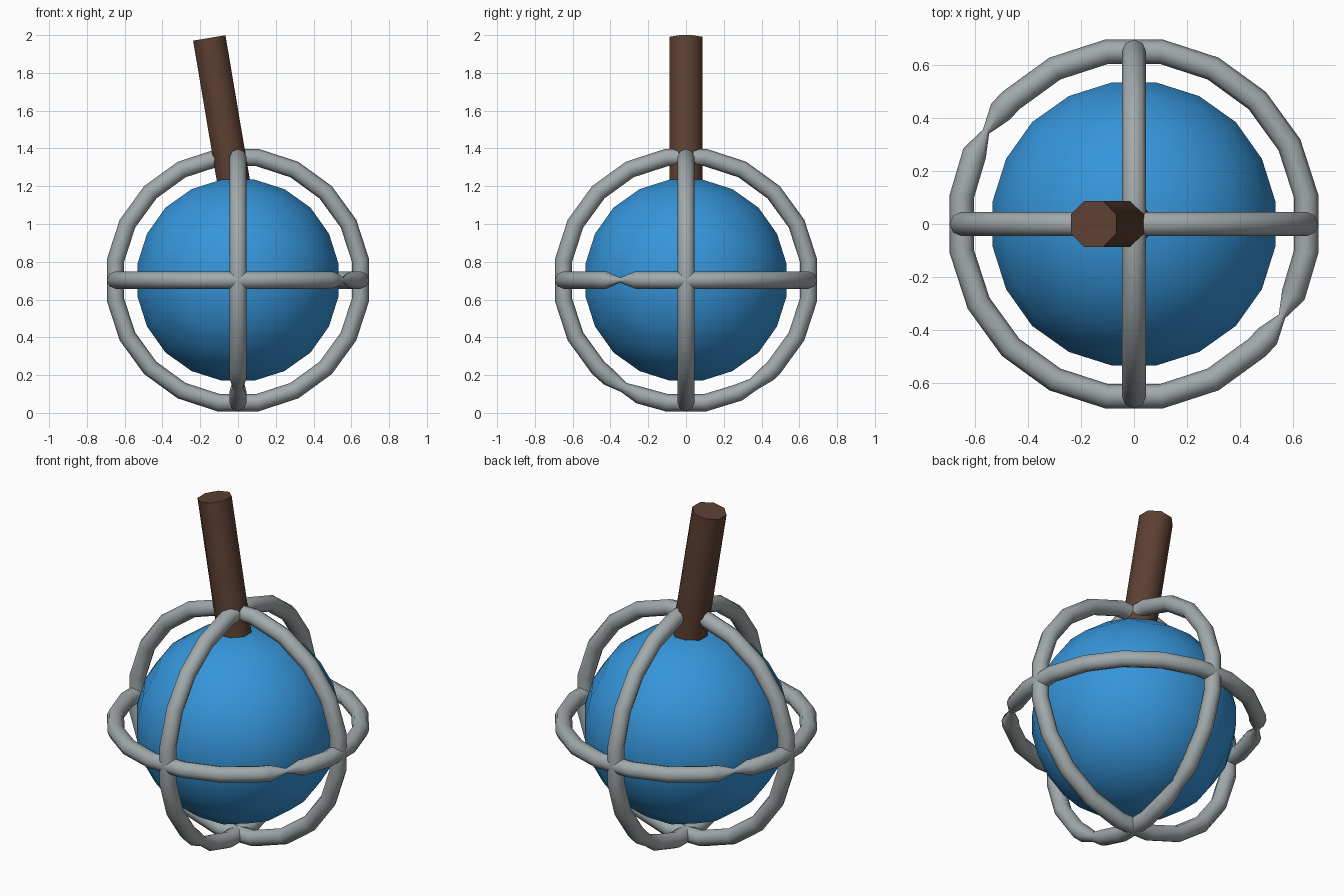
import bpy, bmesh, math
from mathutils import Matrix, Vector

if "Cube" in bpy.data.objects:
    bpy.data.objects.remove(bpy.data.objects["Cube"])

CENTRE = Vector((0, 0, 0.703))


def material(name, rgb):
    m = bpy.data.materials.new(name)
    m.diffuse_color = (*rgb, 1)
    m.use_nodes = True
    m.node_tree.nodes["Principled BSDF"].inputs["Base Color"].default_value = m.diffuse_color
    return m


BLUE = material("blue", (0.036, 0.30, 0.70))
GREY = material("steel grey", (0.36, 0.40, 0.41))
BROWN = material("dark brown", (0.109, 0.051, 0.032))


def add_object(name, bm, mat):
    bmesh.ops.recalc_face_normals(bm, faces=bm.faces)
    me = bpy.data.meshes.new(name)
    bm.to_mesh(me)
    bm.free()
    me.materials.append(mat)
    ob = bpy.data.objects.new(name, me)
    bpy.context.collection.objects.link(ob)
    bpy.ops.object.select_all(action='DESELECT')
    ob.select_set(True)
    bpy.context.view_layer.objects.active = ob
    bpy.ops.object.shade_smooth_by_angle(angle=math.radians(50))
    return ob


def hoop(name, u, v, pinches=(), radius=0.657, tube=0.046, sides=8):
    """Tube hoop in the plane of u and v; pinches are (angle, scale) narrowings."""
    u, v = Vector(u), Vector(v)
    w = u.cross(v)
    rows = [(9 + 18 * i, 1.0) for i in range(20)]
    for a, s in pinches:
        rows = [r for r in rows if abs((r[0] - a + 180) % 360 - 180) > 9]
        rows += [((a - 8) % 360, 1.0), (a % 360, s), ((a + 8) % 360, 1.0)]
    rows.sort()
    bm = bmesh.new()
    loops = []
    for a, s in rows:
        d = u * math.cos(math.radians(a)) + v * math.sin(math.radians(a))
        loop = []
        for k in range(sides):
            t = 2 * math.pi * k / sides
            p = d * (radius + tube * s * math.cos(t)) + w * tube * s * math.sin(t)
            loop.append(bm.verts.new(CENTRE + p))
        loops.append(loop)
    for i, a in enumerate(loops):
        b = loops[(i + 1) % len(loops)]
        for k in range(sides):
            j = (k + 1) % sides
            bm.faces.new((a[k], a[j], b[j], b[k]))
    return add_object(name, bm, GREY)


# Ball: cube grid pushed out to a sphere, five cells per side
bm = bmesh.new()
bmesh.ops.create_cube(bm, size=2)
bmesh.ops.subdivide_edges(bm, edges=bm.edges[:], cuts=4, use_grid_fill=True)
for vert in bm.verts:
    p = Vector([math.tan(c * math.pi / 4) for c in vert.co])
    vert.co = CENTRE + p.normalized() * 0.546
add_object("ball", bm, BLUE)

# Cage hoops
hoop("level_hoop", (1, 0, 0), (0, 1, 0), [(148, 0.3), (328, 0.3)])
hoop("side_hoop", (0, 1, 0), (0, 0, 1), [(240, 0.6), (303, 0.75)])
hoop("front_hoop", (1, 0, 0), (0, 0, 1))

# Leaning eight-sided handle
low, high = Vector((-0.022, 0, 1.215)), Vector((-0.152, 0, 1.985))
axis = high - low
bm = bmesh.new()
bmesh.ops.create_cone(
    bm, cap_ends=True, segments=8, radius1=0.094, radius2=0.094, depth=axis.length,
    matrix=Matrix.Translation((low + high) / 2)
    @ Matrix.Rotation(math.atan2(axis.x, axis.z), 4, 'Y')
    @ Matrix.Rotation(math.pi / 8, 4, 'Z'))
add_object("handle", bm, BROWN)
